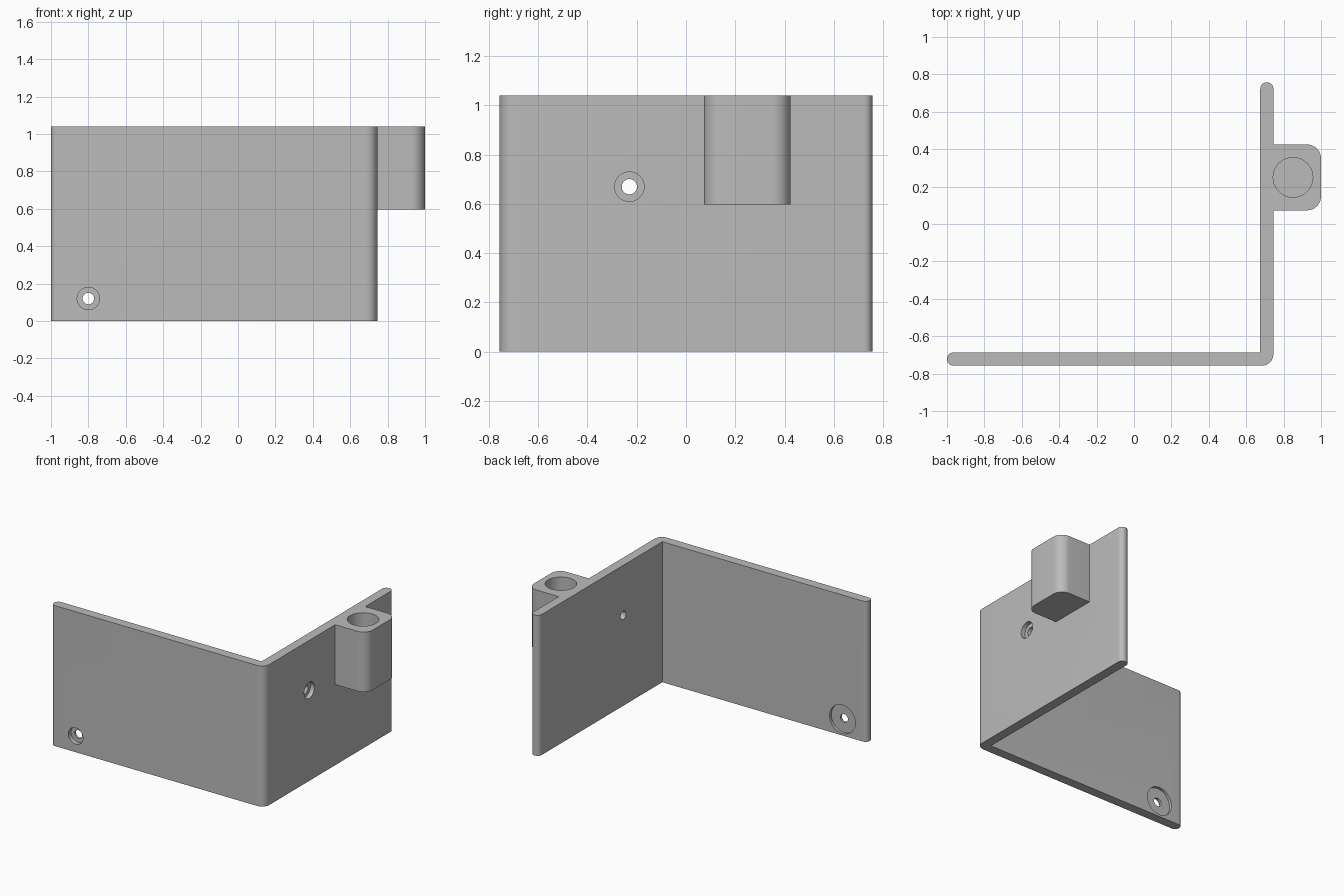
import bpy, bmesh, math
from mathutils import Matrix, Vector

cube = bpy.data.objects.get("Cube")
if cube:
    bpy.data.objects.remove(cube, do_unlink=True)

grey = bpy.data.materials.new("plain_grey")
grey.use_nodes = True
colour = (0.5, 0.5, 0.5, 1)
grey.diffuse_color = colour
grey.node_tree.nodes["Principled BSDF"].inputs["Base Color"].default_value = colour

T = 0.07          # wall thickness
H = 1.04          # wall height
XO, YO = 0.745, 0.757   # outer faces of the walls


def finish(name, bm):
    bmesh.ops.recalc_face_normals(bm, faces=bm.faces)
    mesh = bpy.data.meshes.new(name)
    bm.to_mesh(mesh)
    bm.free()
    mesh.materials.append(grey)
    obj = bpy.data.objects.new(name, mesh)
    bpy.context.collection.objects.link(obj)
    return obj


def extrude_outline(name, corners, z0, z1, steps=10):
    """Extrude a right-angled outline of (x, y, corner radius)."""
    pts = []
    for i, (x, y, r) in enumerate(corners):
        p = Vector((x, y))
        if r == 0:
            pts.append(p)
            continue
        a = (Vector(corners[i - 1][:2]) - p).normalized()
        b = (Vector(corners[(i + 1) % len(corners)][:2]) - p).normalized()
        for k in range(steps + 1):
            t = k / steps * math.pi / 2
            pts.append(p + a * r * (1 - math.sin(t)) + b * r * (1 - math.cos(t)))
    bm = bmesh.new()
    face = bm.faces.new([bm.verts.new((p.x, p.y, z0)) for p in pts])
    top = bmesh.ops.extrude_face_region(bm, geom=[face])
    verts = [g for g in top["geom"] if isinstance(g, bmesh.types.BMVert)]
    bmesh.ops.translate(bm, verts=verts, vec=(0, 0, z1 - z0))
    return finish(name, bm)


def drill(name, start, end, radius):
    """Cylinder cutter running from start to end."""
    a, b = Vector(start), Vector(end)
    turn = (b - a).to_track_quat("Z", "Y").to_matrix().to_4x4()
    bm = bmesh.new()
    bmesh.ops.create_cone(bm, cap_ends=True, segments=48, radius1=radius,
                          radius2=radius, depth=(b - a).length,
                          matrix=Matrix.Translation((a + b) / 2) @ turn)
    return finish(name, bm)


def combine(target, tool, operation):
    mod = target.modifiers.new(tool.name, "BOOLEAN")
    mod.operation = operation
    mod.solver = "EXACT"
    mod.object = tool
    bpy.context.view_layer.objects.active = target
    bpy.ops.object.modifier_apply(modifier=mod.name)
    bpy.data.objects.remove(tool, do_unlink=True)


# L-shaped wall with rounded ends and a rounded outer corner
END = T / 2 - 0.001
bracket = extrude_outline("corner_bracket", [
    (-1, -YO, END), (XO, -YO, 0.06), (XO, YO, END), (XO - T, YO, END),
    (XO - T, T - YO, 0), (-1, T - YO, END)], 0, H)

# Socket block on the outside of the side wall
block = extrude_outline("socket_block", [
    (XO - T / 2, 0.073, 0), (1, 0.073, 0.075),
    (1, 0.425, 0.075), (XO - T / 2, 0.425, 0)], 0.597, H)
combine(bracket, block, "UNION")

# Blind socket, then screw holes with their counterbores
hx, hz = -0.8, 0.12
sy, sz = -0.23, 0.67
cutters = [
    ("socket", (0.85, 0.249, 0.67), (0.85, 0.249, H + 0.1), 0.106),
    ("front_hole", (hx, -1, hz), (hx, 0, hz), 0.031),
    ("front_bore", (hx, -1, hz), (hx, 0.033 - YO, hz), 0.06),
    ("back_bore", (hx, T - YO - 0.02, hz), (hx, 0, hz), 0.105),
    ("side_hole", (0.5, sy, sz), (1, sy, sz), 0.031),
    ("side_bore", (XO - 0.033, sy, sz), (1, sy, sz), 0.06),
]
for spec in cutters:
    combine(bracket, drill(*spec), "DIFFERENCE")

bpy.ops.object.select_all(action="DESELECT")
bracket.select_set(True)
bpy.context.view_layer.objects.active = bracket
bpy.ops.object.shade_smooth_by_angle(angle=math.radians(30))
